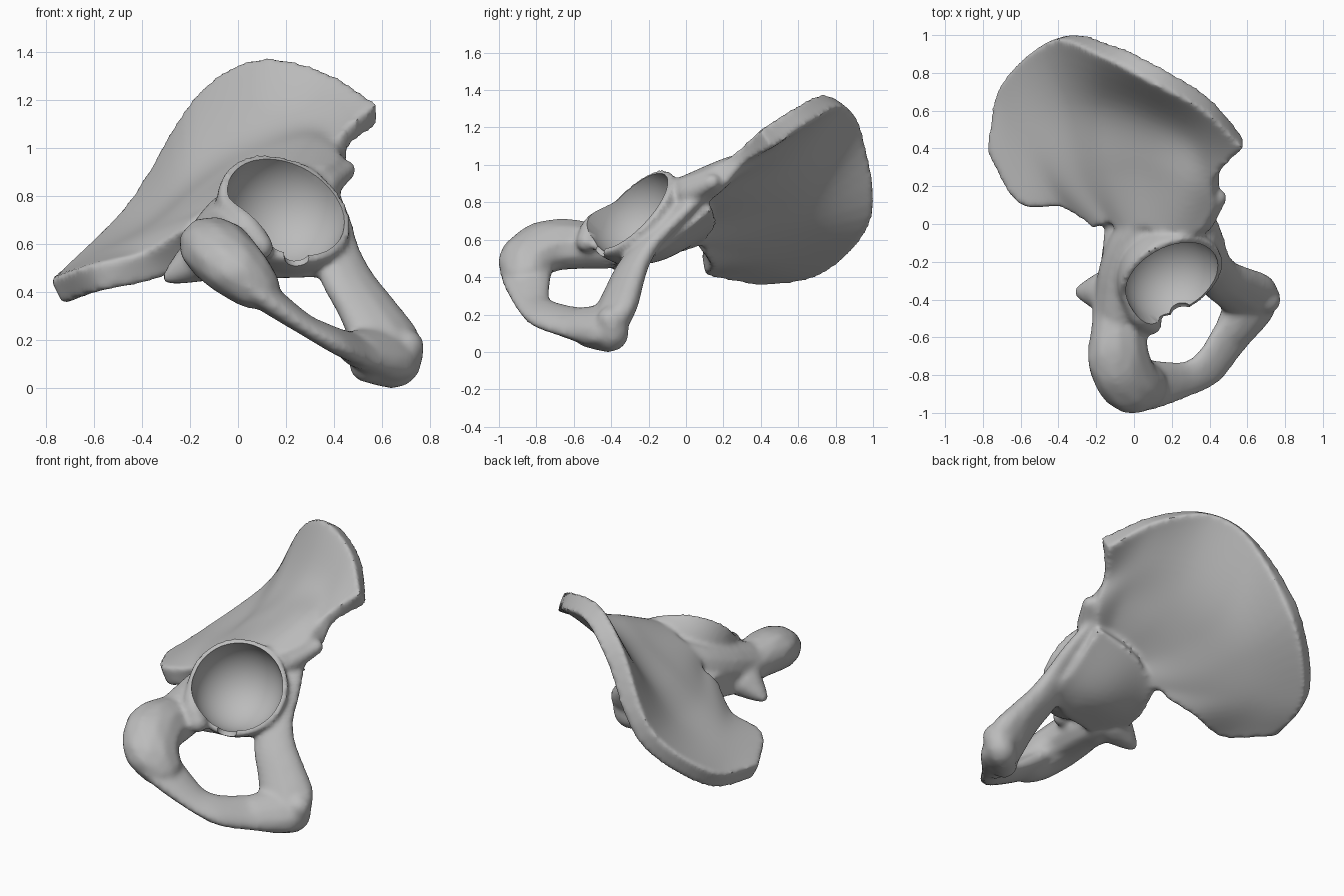
import bpy, bmesh
from math import radians
from mathutils import Vector, Matrix

default = bpy.data.objects.get("Cube")
if default:
    bpy.data.objects.remove(default, do_unlink=True)

SOCKET = Vector((.2, -.29, .755))          # centre of the joint socket rim
SOCKET_AXIS = Vector((.36, -.68, .64)).normalized()
SOCKET_RADIUS = .262


def spline(points, steps):
    """Smooth interpolation through the control points."""
    pts = [Vector(p) for p in points]
    pts = [pts[0] * 2 - pts[1]] + pts + [pts[-1] * 2 - pts[-2]]
    out = []
    for a, b, c, d in zip(pts, pts[1:], pts[2:], pts[3:]):
        for k in range(steps):
            t = k / steps
            out.append(b + (c - a) * (t / 2)
                       + (a * 2 - b * 5 + c * 4 - d) * (t * t / 2)
                       + (b * 3 - a - c * 3 + d) * (t ** 3 / 2))
    out.append(pts[-2])
    return out


def add_limb(bm, axis, flat, path):
    """Tapering limb flattened along the axis; path points are x, y, z, radius."""
    turn = Vector(axis).to_track_quat('Z', 'Y')
    for p in spline(path, 8):
        size = Vector((p.w, p.w, p.w * flat))
        bmesh.ops.create_icosphere(bm, subdivisions=2, radius=1,
                                   matrix=Matrix.LocRotScale(p.to_3d(), turn, size))


def add_sheet(bm, columns, steps):
    """Curved blade with thickness, from columns of x, y, z, half thickness."""
    fine = [spline(c, steps) for c in columns]
    grid = list(zip(*[spline(row, steps) for row in zip(*fine)]))
    nu, nv = len(grid), len(grid[0])
    sides = [{}, {}]
    for i in range(nu):
        for j in range(nv):
            p = grid[i][j]
            du = grid[min(i + 1, nu - 1)][j] - grid[max(i - 1, 0)][j]
            dv = grid[i][min(j + 1, nv - 1)] - grid[i][max(j - 1, 0)]
            n = du.to_3d().cross(dv.to_3d()).normalized()
            for side, sign in zip(sides, (1, -1)):
                side[i, j] = bm.verts.new(p.to_3d() + n * p.w * sign)
    top, low = sides
    for side in sides:
        for i in range(nu - 1):
            for j in range(nv - 1):
                bm.faces.new([side[i, j], side[i + 1, j],
                              side[i + 1, j + 1], side[i, j + 1]])
    rim = ([(i, 0) for i in range(nu - 1)] + [(nu - 1, j) for j in range(nv - 1)]
           + [(i, nv - 1) for i in range(nu - 1, 0, -1)]
           + [(0, j) for j in range(nv - 1, 0, -1)])
    for a, b in zip(rim, rim[1:] + rim[:1]):
        bm.faces.new([top[a], top[b], low[b], low[a]])


def make_object(name, bm):
    bmesh.ops.recalc_face_normals(bm, faces=bm.faces[:])
    mesh = bpy.data.meshes.new(name)
    bm.to_mesh(mesh)
    bm.free()
    obj = bpy.data.objects.new(name, mesh)
    bpy.context.collection.objects.link(obj)
    return obj


bm = bmesh.new()

# Socket bowl: a sphere cut off at the rim plane
bmesh.ops.create_icosphere(bm, subdivisions=4, radius=SOCKET_RADIUS + .03,
                           matrix=Matrix.Translation(SOCKET))
bmesh.ops.bisect_plane(bm, geom=bm.verts[:] + bm.edges[:] + bm.faces[:],
                       plane_co=SOCKET, plane_no=SOCKET_AXIS, clear_outer=True)
bmesh.ops.holes_fill(bm, edges=[e for e in bm.edges if e.is_boundary], sides=0)

# Wing: columns run from the neck up to the crest, front edge to back edge
wing = [
    [(.35, 0, .83), (.43, .14, .91), (.45, .27, 1.03), (.58, .43, 1.14)],
    [(.23, 0, .84), (.29, .23, .97), (.32, .45, 1.08), (.38, .64, 1.28)],
    [(.1, .01, .8), (.08, .32, .9), (.08, .58, 1.05), (.1, .8, 1.345)],
    [(.01, .02, .75), (-.1, .33, .79), (-.15, .64, .89), (-.14, .92, 1.19)],
    [(-.06, .03, .68), (-.25, .3, .66), (-.35, .62, .68), (-.4, .985, .76)],
    [(-.12, .03, .64), (-.36, .24, .57), (-.54, .46, .52), (-.68, .74, .47)],
    [(-.17, .04, .6), (-.36, .11, .51), (-.59, .11, .46), (-.76, .39, .4)],
]
half_thickness = (.1, .07, .04, .06)
add_sheet(bm, [[(*p, max(t, .06) if i > 4 else t)
                for p, t in zip(column, half_thickness)]
               for i, column in enumerate(wing)], 6)

# Inner plate closing the space behind the socket
plate = [
    [(.43, -.27, .53), (.38, -.1, .66), (.36, .1, .82)],
    [(.2, -.36, .53), (.13, -.13, .57), (.1, .12, .73)],
    [(-.14, -.44, .54), (-.17, -.2, .575), (-.13, .04, .62)],
]
add_sheet(bm, [[(*p, .075) for p in column] for column in plate], 6)

UP = (0, 0, 1)
# Slope from the neck down past the outside of the socket
add_limb(bm, UP, 1, [(.1, .03, .79, .1), (0, -.08, .72, .12),
                     (-.06, -.25, .65, .13), (-.08, -.45, .58, .14)])

# Raised lower lip of the socket
add_limb(bm, UP, 1, [(-.03, -.38, .76, .045), (.03, -.49, .68, .06),
                     (.09, -.53, .59, .06)])

# Front spur below the wing corner
add_limb(bm, UP, 1, [(.36, .02, .85, .07), (.45, .14, .91, .045)])

# Thick lower back limb
add_limb(bm, (.42, -.25, .87), .78, [
    (-.09, -.4, .56, .14), (-.08, -.55, .57, .155), (-.08, -.72, .57, .175),
    (-.02, -.84, .51, .165), (.05, -.86, .44, .135)])

# Thin lower ramus of the ring
add_limb(bm, (.6, -.1, .79), .45, [
    (.03, -.85, .45, .15), (.11, -.85, .385, .135), (.28, -.82, .265, .1),
    (.4, -.75, .2, .11), (.5, -.61, .16, .12), (.58, -.5, .14, .13)])

# Broad joint plate and upper ramus, rising to the neck
add_limb(bm, (.24, -.6, .77), .5, [
    (.51, -.6, .16, .11), (.59, -.48, .15, .145), (.62, -.42, .14, .15),
    (.61, -.385, .21, .16), (.54, -.34, .33, .14), (.46, -.29, .45, .125),
    (.41, -.21, .57, .11), (.38, -.08, .7, .1), (.35, .05, .82, .08)])

# Thick edge of the joint plate
add_limb(bm, UP, 1, [(.7, -.4, .17, .08), (.66, -.4, .09, .09), (.54, -.52, .1, .08)])

# Blunt spine on the back edge
add_limb(bm, UP, .8, [(-.14, -.36, .54, .12), (-.23, -.36, .49, .07),
                      (-.285, -.36, .46, .035)])

bone = make_object("hip_bone", bm)
bpy.ops.object.select_all(action='DESELECT')
bpy.context.view_layer.objects.active = bone
bone.select_set(True)

# Fuse the parts into one skin and soften the joins
fuse = bone.modifiers.new("fuse", 'REMESH')
fuse.mode = 'VOXEL'
fuse.voxel_size = .016
soften = bone.modifiers.new("soften", 'SMOOTH')
soften.factor = .5
soften.iterations = 8
for name in ("fuse", "soften"):
    bpy.ops.object.modifier_apply(modifier=name)

# Cutters: the hollow of the socket and the notch in its lower rim
hollow = bmesh.new()
bmesh.ops.create_icosphere(hollow, subdivisions=4, radius=SOCKET_RADIUS)
for v in hollow.verts:
    if v.co.dot(SOCKET_AXIS) > .01:
        v.co += SOCKET_AXIS * .2
    v.co += SOCKET
notch = bmesh.new()
bmesh.ops.create_icosphere(notch, subdivisions=3, radius=.06,
                           matrix=Matrix.Translation((.25, -.47, .56)))
for name, shape in (("socket_cutter", hollow), ("notch_cutter", notch)):
    cutter = make_object(name, shape)
    cutter.hide_render = True
    cut = bone.modifiers.new(name, 'BOOLEAN')
    cut.operation = 'DIFFERENCE'
    cut.solver = 'EXACT'
    cut.object = cutter
    bpy.ops.object.modifier_apply(modifier=name)
    bpy.data.objects.remove(cutter, do_unlink=True)

# Stand the bone on the ground
mesh = bone.data
mesh.transform(Matrix.Translation((0, 0, -min(v.co.z for v in mesh.vertices))))

# One plain bone grey
grey = bpy.data.materials.new("bone_grey")
grey.use_nodes = True
colour = (.5, .5, .5, 1)
grey.diffuse_color = colour
grey.node_tree.nodes["Principled BSDF"].inputs["Base Color"].default_value = colour
mesh.materials.clear()
mesh.materials.append(grey)
for face in mesh.polygons:
    face.material_index = 0
bpy.ops.object.shade_smooth_by_angle(angle=radians(45))
